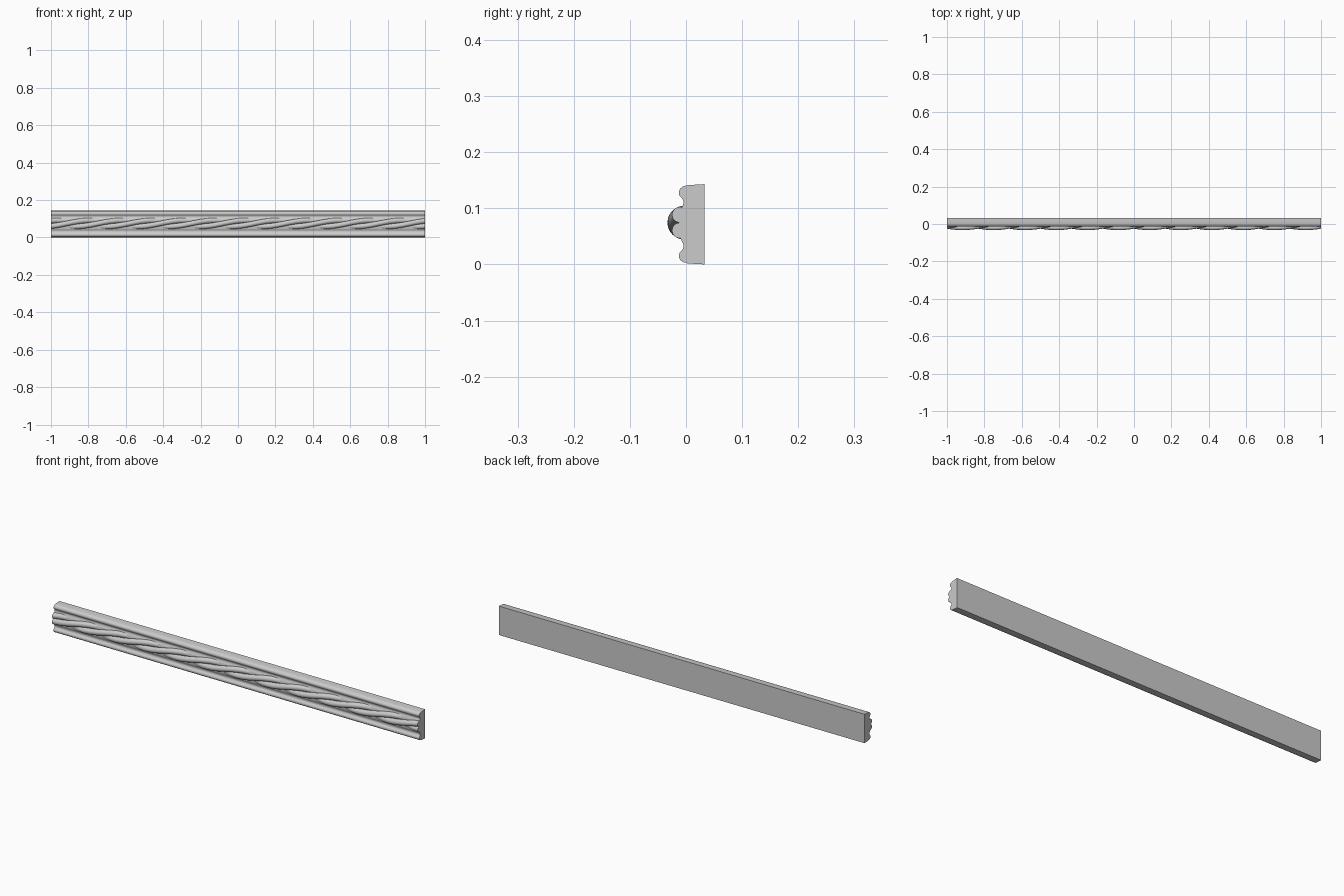
import bpy, bmesh, math

if "Cube" in bpy.data.objects:
    bpy.data.objects.remove(bpy.data.objects["Cube"])

HALF = 1.0


def skin(name, rings, angle):
    """Closed solid skinned through a list of equal-sized vertex rings."""
    bm = bmesh.new()
    loops = [[bm.verts.new(p) for p in ring] for ring in rings]
    n = len(loops[0])
    for a, b in zip(loops, loops[1:]):
        for i in range(n):
            j = (i + 1) % n
            bm.faces.new((a[i], a[j], b[j], b[i]))
    bm.faces.new(loops[0])
    bm.faces.new(loops[-1])
    bmesh.ops.recalc_face_normals(bm, faces=bm.faces)
    me = bpy.data.meshes.new(name)
    bm.to_mesh(me)
    bm.free()
    ob = bpy.data.objects.new(name, me)
    bpy.context.collection.objects.link(ob)
    bpy.context.view_layer.objects.active = ob
    ob.select_set(True)
    bpy.ops.object.shade_smooth_by_angle(angle=math.radians(angle))
    ob.select_set(False)
    return ob


# Backing strip: lower half of the (y, z) profile, mirrored to the upper half
MID = 0.0715
lower = [(0.033, 0), (0.016, 0.001), (0.002, 0.002), (-0.005, 0.004),
         (-0.010, 0.0075), (-0.0125, 0.012), (-0.0128, 0.017),
         (-0.011, 0.0215), (-0.0075, 0.025), (-0.005, 0.029),
         (-0.0045, 0.034), (-0.006, 0.039), (-0.009, 0.044), (-0.010, 0.047)]
profile = lower + [(y, 2 * MID - z) for y, z in reversed(lower)]
skin("moulding_strip", [[(x, y, z) for y, z in profile] for x in (-HALF, HALF)], 40)

# Rope: three round strands twisted together, one groove every sixth of a unit
STRANDS, CY, CZ, R = 3, -0.003, 0.0745, 0.030
half = math.pi / STRANDS
d = R / (1 + math.sin(half))
s = R - d
PER = 14
PITCH = 0.5


def rope_ring(x):
    twist = math.pi + half - 2 * math.pi * (x - HALF) / PITCH
    ring = []
    for k in range(STRANDS):
        for i in range(PER):
            # walk round the outer arc of each strand, groove to groove
            t = (i / PER * 2 - 1) * (math.pi / 2 + half)
            y, z = d + s * math.cos(t), s * math.sin(t)
            a = twist + 2 * half * k
            ring.append((x, CY + y * math.cos(a) - z * math.sin(a),
                         CZ + y * math.sin(a) + z * math.cos(a)))
    return ring


STEPS = 192
skin("twisted_rope", [rope_ring(-HALF + 2 * HALF * i / STEPS) for i in range(STEPS + 1)], 50)
